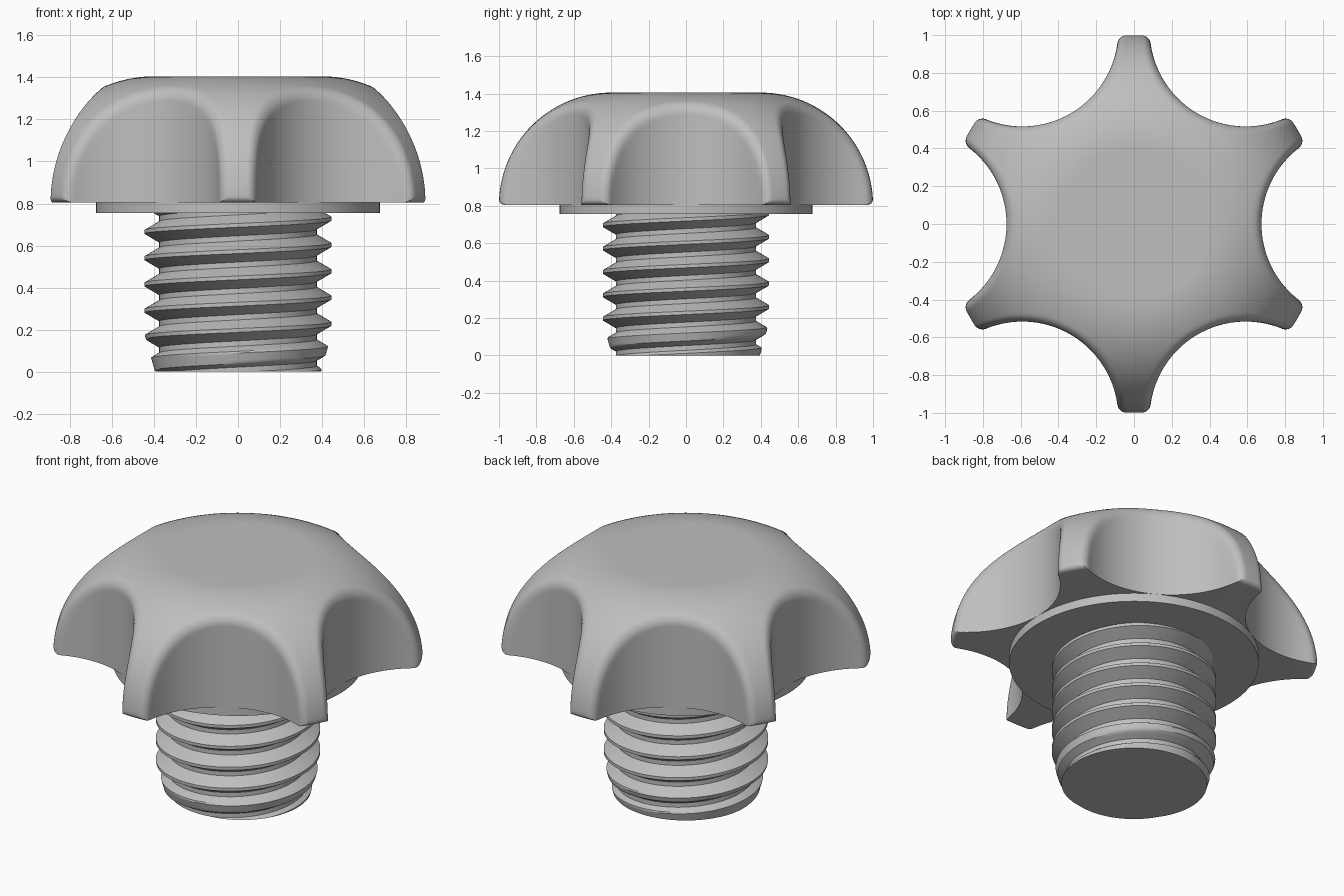
import bpy, bmesh
from math import sin, cos, pi, hypot, atan2, radians

cube = bpy.data.objects.get("Cube")
if cube:
    bpy.data.objects.remove(cube, do_unlink=True)

grey = bpy.data.materials.new("plain_grey")
grey.use_nodes = True
colour = (0.52, 0.52, 0.52, 1)
grey.diffuse_color = colour
grey.node_tree.nodes["Principled BSDF"].inputs["Base Color"].default_value = colour


def finish(name, bm):
    """Turn a bmesh into a smooth shaded object with sharp edges kept."""
    bmesh.ops.recalc_face_normals(bm, faces=bm.faces[:])
    for face in bm.faces:
        face.smooth = True
    mesh = bpy.data.meshes.new(name)
    bm.to_mesh(mesh)
    bm.free()
    mesh.set_sharp_from_angle(angle=radians(30))
    mesh.materials.append(grey)
    obj = bpy.data.objects.new(name, mesh)
    bpy.context.collection.objects.link(obj)
    return obj


# Main sizes
BASE, DOME, FLAT = 0.805, 0.6, 0.4
NOTCH_R, NOTCH_D = 0.508, 1.183
COLLAR_R, COLLAR_Z = 0.675, 0.755


def rounded(a, b, k):
    """Intersection of two solids with a fillet of radius k."""
    return min(-k, max(a, b)) + hypot(max(k + a, 0), max(k + b, 0))


def knob_distance(r, angle, z):
    dome = z - BASE - DOME if r < FLAT else hypot(r - FLAT, z - BASE) - DOME
    notch = NOTCH_R - hypot(r * cos(angle) - NOTCH_D, r * sin(angle))
    return max(rounded(dome, notch, 0.04), rounded(dome, BASE - z, 0.03))


def knob_radius(angle, z):
    lo, hi = 0.0, 1.05
    for _ in range(30):
        mid = (lo + hi) / 2
        if knob_distance(mid, angle, z) < 1e-6:
            lo = mid
        else:
            hi = mid
    return lo


# Knob: half a lobe is solved, then mirrored and repeated six times
half = []
for i in range(25):
    phi = radians(57) * i / 24
    half.append(atan2(NOTCH_R * sin(phi), NOTCH_D - NOTCH_R * cos(phi)))
last = half[-1]
half += [last + (pi / 6 - last) * i / 10 for i in range(1, 11)]
sector = [-a for a in half[:0:-1]] + half[:-1]

heights = [BASE + 0.03 * (1 - cos(pi / 2 * i / 6)) for i in range(6)]
heights += [BASE + DOME * sin(0.05 + (pi / 2 - 0.05) * i / 56) for i in range(57)]

bm = bmesh.new()
rows = []
for z in heights:
    radii = {a: knob_radius(a, z) for a in half}
    row = []
    for k in range(6):
        for a in sector:
            r, t = radii[abs(a)], a + k * pi / 3
            row.append(bm.verts.new((r * cos(t), r * sin(t), z)))
    rows.append(row)
for low, high in zip(rows, rows[1:]):
    for j in range(len(low)):
        n = (j + 1) % len(low)
        bm.faces.new((low[j], low[n], high[n], high[j]))
bm.faces.new(rows[0][::-1])
bm.faces.new(rows[-1])
finish("knob_head", bm)

# Collar under the knob
bm = bmesh.new()
bmesh.ops.create_cone(bm, cap_ends=True, segments=128, radius1=COLLAR_R,
                      radius2=COLLAR_R, depth=BASE - COLLAR_Z)
bmesh.ops.translate(bm, verts=bm.verts[:], vec=(0, 0, (BASE + COLLAR_Z) / 2))
finish("collar", bm)

# Threaded shank: a trapezoid thread swept up a right-handed helix
PITCH, MINOR, MAJOR, STEPS, FLANK = 0.125, 0.375, 0.445, 120, 5
CREST_HALF, FLANK_H = 0.009, 0.041
profile = []
for i in range(FLANK + 1):
    f = i / FLANK
    profile.append((-CREST_HALF - FLANK_H * (1 - f), MINOR + (MAJOR - MINOR) * f))
profile += [(-dz, r) for dz, r in reversed(profile)]
per_turn = len(profile)
points = [(0.6025 + PITCH * turn + dz, r) for turn in range(-7, 4) for dz, r in profile]

bm = bmesh.new()
columns = []
for j in range(STEPS):
    t = 2 * pi * j / STEPS
    column = []
    for z0, r in points:
        z = z0 + PITCH * j / STEPS
        r = min(r, 0.395 + 0.28 * z)   # lead-in chamfer at the tip
        column.append(bm.verts.new((r * cos(t), r * sin(t), z)))
    columns.append(column)
for j in range(STEPS):
    a = columns[j]
    b = columns[j + 1] if j + 1 < STEPS else columns[0][per_turn:]
    for i in range(min(len(a), len(b)) - 1):
        bm.faces.new((a[i], b[i], b[i + 1], a[i + 1]))

# Trim both ends flat and cap them
for height, direction in ((0, -1), (0.78, 1)):
    geom = bm.verts[:] + bm.edges[:] + bm.faces[:]
    bmesh.ops.bisect_plane(bm, geom=geom, dist=1e-6, plane_co=(0, 0, height),
                           plane_no=(0, 0, direction), clear_outer=True)
bmesh.ops.delete(bm, geom=[v for v in bm.verts if not v.link_faces], context='VERTS')
for height in (0, 0.78):
    rim = [e for e in bm.edges if e.is_boundary
           and all(abs(v.co.z - height) < 1e-4 for v in e.verts)]
    bmesh.ops.holes_fill(bm, edges=rim, sides=0)
finish("threaded_shank", bm)
